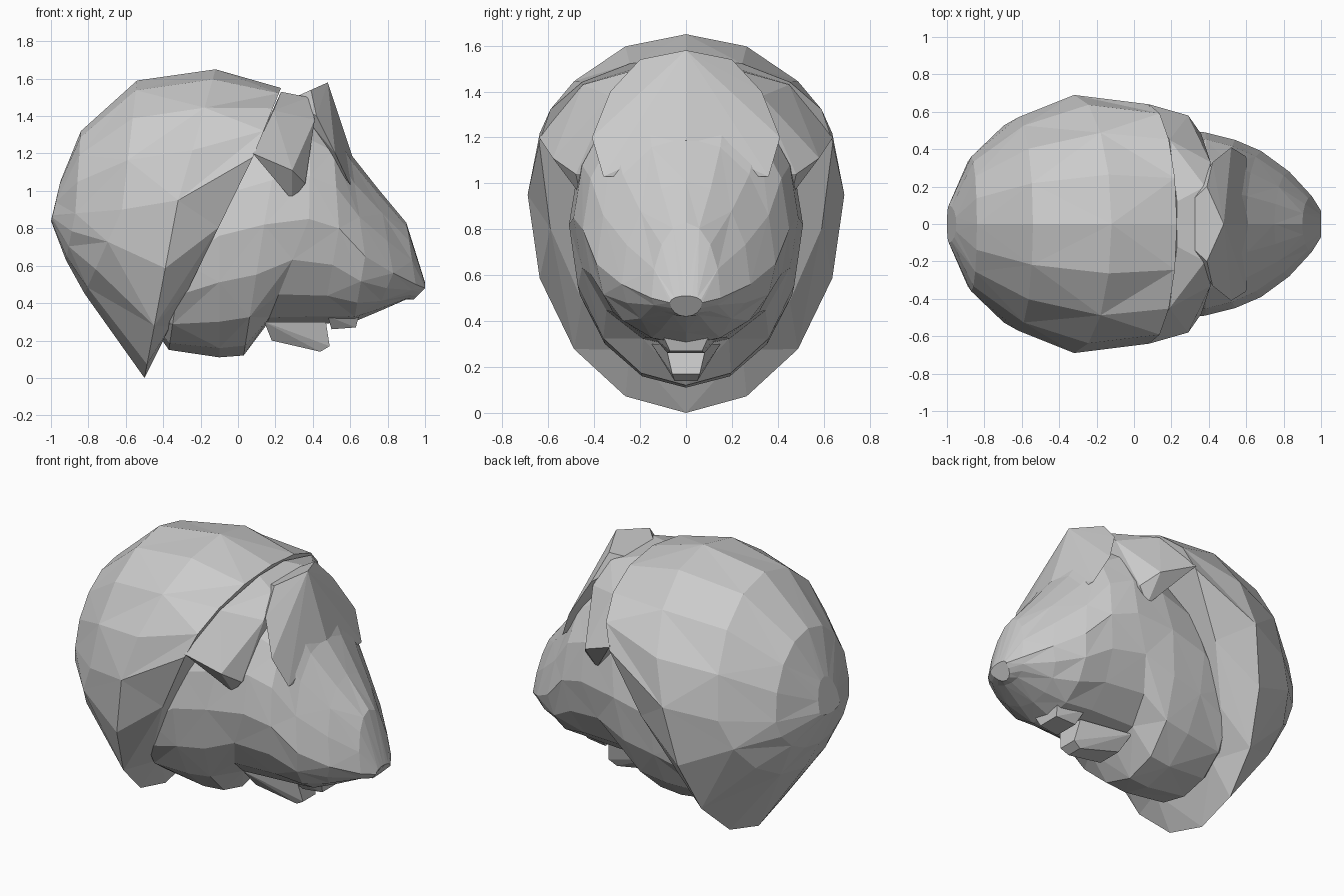
import bpy
import bmesh
import math

default_cube = bpy.data.objects.get("Cube")
if default_cube:
    bpy.data.objects.remove(default_cube, do_unlink=True)

# One plain grey for the whole sculpture
grey = bpy.data.materials.new("plain grey")
grey.use_nodes = True
colour = (0.6, 0.6, 0.6, 1)
grey.diffuse_color = colour
grey.node_tree.nodes["Principled BSDF"].inputs["Base Color"].default_value = colour


def finish(bm, name):
    """Turn a bmesh into a flat shaded grey object."""
    bmesh.ops.recalc_face_normals(bm, faces=bm.faces)
    mesh = bpy.data.meshes.new(name)
    bm.to_mesh(mesh)
    bm.free()
    mesh.materials.append(grey)
    obj = bpy.data.objects.new(name, mesh)
    bpy.context.scene.collection.objects.link(obj)


def tilted_ring(bm, section, sides):
    """Rounded section through a bottom, a widest and a top point."""
    bottom_x, bottom_z, mid_x, width, mid_z, top_x, top_z = section
    ring = []
    for i in range(sides):
        angle = math.tau * i / sides - math.pi / 2
        rise = math.sin(angle)
        end_x, end_z = (top_x, top_z) if rise > 0 else (bottom_x, bottom_z)
        blend = abs(rise)
        ring.append(bm.verts.new((mid_x + (end_x - mid_x) * blend,
                                  width * math.cos(angle),
                                  mid_z + (end_z - mid_z) * blend)))
    return ring


def loft(name, sections, sides):
    """Skin a row of tilted rings, cut into mirrored triangles."""
    bm = bmesh.new()
    rings = [tilted_ring(bm, section, sides) for section in sections]
    for row, (near, far) in enumerate(zip(rings, rings[1:])):
        for i in range(sides):
            j = (i + 1) % sides
            a, b, c, d = near[i], near[j], far[j], far[i]
            # Alternate the diagonal for an irregular faceted look
            flip = (i < sides / 2) != ((min(i, sides - 1 - i) + row) % 2 == 0)
            triangles = ((a, b, c), (a, c, d)) if flip else ((a, b, d), (b, c, d))
            for triangle in triangles:
                bm.faces.new(triangle)
    bm.faces.new(rings[0])
    bm.faces.new(rings[-1])
    finish(bm, name)


def mirrored_hull(name, points):
    """Faceted solid around a few points and their mirror images."""
    bm = bmesh.new()
    for side in (1, -1):
        for x, y, z in points:
            bm.verts.new((x, y * side, z))
    bmesh.ops.remove_doubles(bm, verts=bm.verts, dist=0.001)
    result = bmesh.ops.convex_hull(bm, input=bm.verts)
    loose = [v for v in result["geom_interior"] if isinstance(v, bmesh.types.BMVert)]
    bmesh.ops.delete(bm, geom=loose, context="VERTS")
    finish(bm, name)


# Each section: bottom x, z; widest x, half width, z; top x, z
# Rounded hair shell with a pointed nape, its rim folding in to the cheeks
loft("hair_shell", [
    (-1, .84, -.99, .1, .87, -.95, 1.05),
    (-.92, .63, -.87, .36, .88, -.84, 1.32),
    (-.82, .45, -.62, .57, .9, -.54, 1.59),
    (-.5, 0, -.32, .69, .95, -.12, 1.65),
    (-.4, .2, .08, .64, 1.18, .23, 1.55),
], 16)

# Head from neck through jaw, brow and muzzle to nose
loft("head_and_muzzle", [
    (-.44, .25, -.42, .34, .5, -.4, 1),
    (-.37, .15, -.3, .46, .62, -.25, 1.2),
    (-.1, .11, -.1, .5, .76, 0, 1.35),
    (.03, .12, .14, .51, .82, .25, 1.44),
    (.15, .28, .38, .49, .85, .39, 1.45),
    (.45, .29, .54, .45, .8, .5, 1.38),
    (.62, .3, .68, .39, .65, .6, 1.2),
    (.74, .35, .83, .28, .56, .75, 1.01),
    (.9, .42, .95, .15, .5, .9, .83),
    (.94, .42, 1, .07, .48, 1, .51),
], 16)

# Forehead plate rising to a crest
mirrored_hull("forehead_crest", [
    (.48, 0, 1.58), (.39, .2, 1.54), (.42, .33, 1.4), (.52, .41, 1.2),
    (.6, .36, 1.03), (.61, 0, 1.19), (.28, .1, 1.49),
])

# Temples joining hair to brow, with ear flaps overhanging the cheeks
mirrored_hull("temples_and_ear_flaps", [
    (.23, .12, 1.53), (.38, .2, 1.5), (.41, .33, 1.38),
    (.19, .45, 1.43), (.08, .64, 1.2), (.29, .58, 1.11),
    (.36, .48, 1.04), (.29, .46, .95),
])

# Lower lip and the small bump of the upper lip
mirrored_hull("lower_lip", [
    (.14, .15, .3), (.18, .08, .2), (.44, .05, .14),
    (.49, .06, .17), (.47, .09, .3),
])
mirrored_hull("upper_lip", [
    (.48, .14, .33), (.5, .08, .26), (.63, .07, .27), (.66, .12, .38),
])
